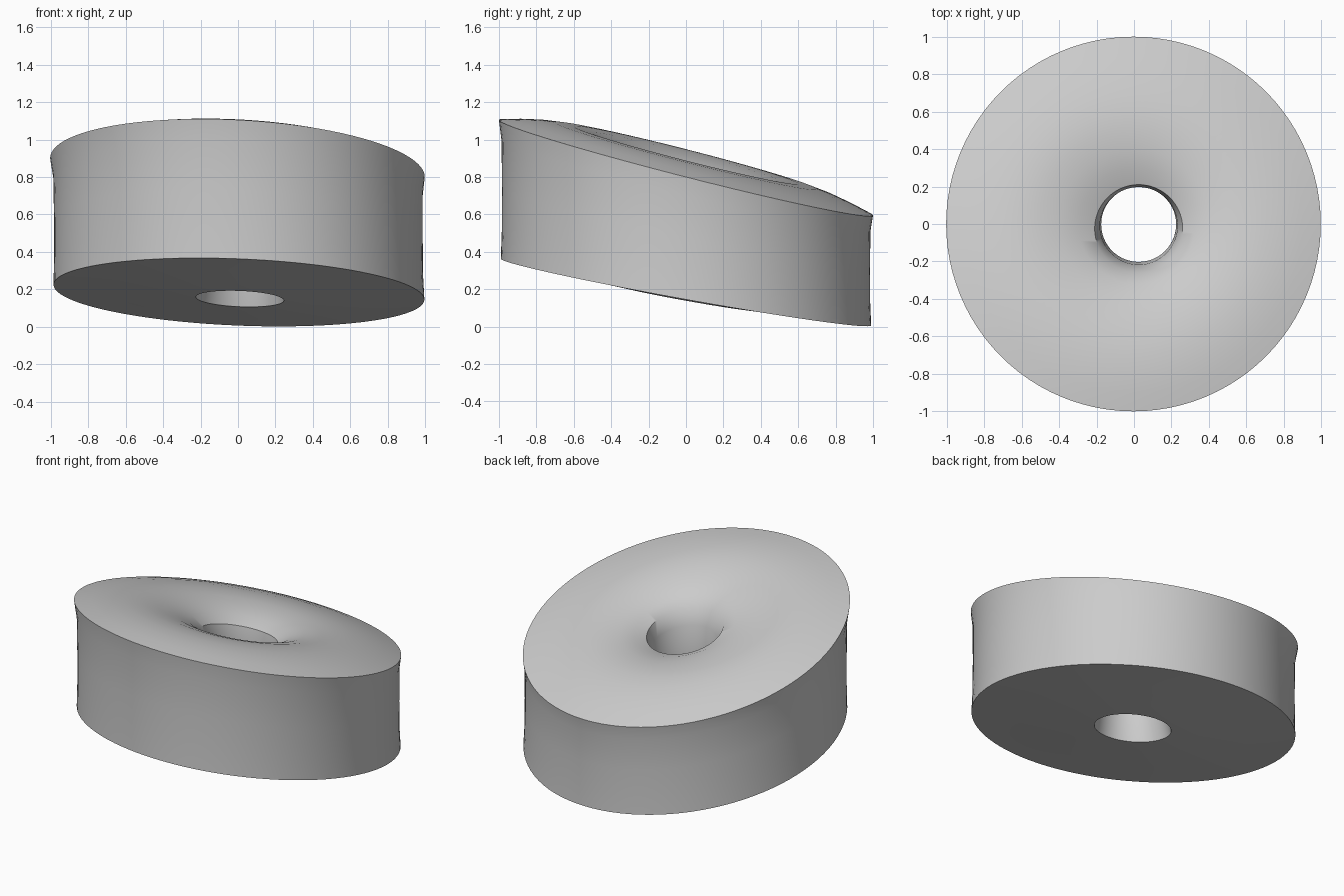
import bpy, bmesh, math

SEGMENTS = 96


def top_plane(x, y):
    return 0.85 - 0.05 * x - 0.255 * y


def bottom_plane(x, y):
    return 0.185 - 0.04 * x - 0.18 * y


# Closed cross-section: radius, blend (0 bottom plane, 1 top plane), height offset, centre x, centre y
PROFILE = [
    (0.990, 0.00, 0.000, 0.005, 0.000),   # lower rim
    (0.985, 0.20, 0.000, 0.003, 0.000),   # slightly waisted outer wall
    (0.984, 0.50, 0.000, 0.002, 0.000),
    (0.986, 0.85, 0.000, 0.000, 0.000),
    (1.000, 1.00, 0.000, -0.003, 0.000),  # upper rim
    (0.900, 1.00, 0.028, 0.000, 0.000),   # gently swollen top
    (0.800, 1.00, 0.050, 0.000, 0.000),
    (0.700, 1.00, 0.064, 0.000, 0.000),
    (0.600, 1.00, 0.068, 0.000, 0.000),
    (0.500, 1.00, 0.058, 0.000, 0.000),
    (0.400, 1.00, 0.035, 0.005, 0.000),
    (0.310, 1.00, 0.002, 0.015, -0.010),
    (0.235, 1.00, -0.045, 0.025, -0.025),  # upper edge of the hole
    (0.207, 0.80, 0.000, 0.025, -0.010),
    (0.200, 0.50, 0.000, 0.025, -0.002),   # hole wall
    (0.205, 0.20, 0.000, 0.020, 0.000),
    (0.235, 0.00, -0.035, 0.010, 0.000),   # lower edge of the hole
    (0.400, 0.00, -0.030, 0.005, 0.000),   # underside
    (0.700, 0.00, -0.012, 0.005, 0.000),
]

# Ring body, built as a loop of rings between two slanted planes
bm = bmesh.new()
rings = []
for radius, blend, offset, cx, cy in PROFILE:
    ring = []
    for i in range(SEGMENTS):
        a = 2 * math.pi * i / SEGMENTS
        x, y = cx + radius * math.cos(a), cy + radius * math.sin(a)
        low, high = bottom_plane(x, y), top_plane(x, y)
        ring.append(bm.verts.new((x, y, low + (high - low) * blend + offset)))
    rings.append(ring)

for k, ring in enumerate(rings):
    following = rings[(k + 1) % len(rings)]
    for i in range(SEGMENTS):
        j = (i + 1) % SEGMENTS
        bm.faces.new((ring[i], ring[j], following[j], following[i]))
bmesh.ops.recalc_face_normals(bm, faces=bm.faces)

mesh = bpy.data.meshes.new("slanted_ring")
bm.to_mesh(mesh)
bm.free()

grey = bpy.data.materials.new("light grey")
grey.diffuse_color = (0.6, 0.6, 0.6, 1.0)
mesh.materials.append(grey)

body = bpy.data.objects.new("slanted_ring", mesh)
bpy.context.collection.objects.link(body)

# Smooth surfaces with crisp rims
bpy.context.view_layer.objects.active = body
body.select_set(True)
bpy.ops.object.shade_smooth_by_angle(angle=math.radians(35))
